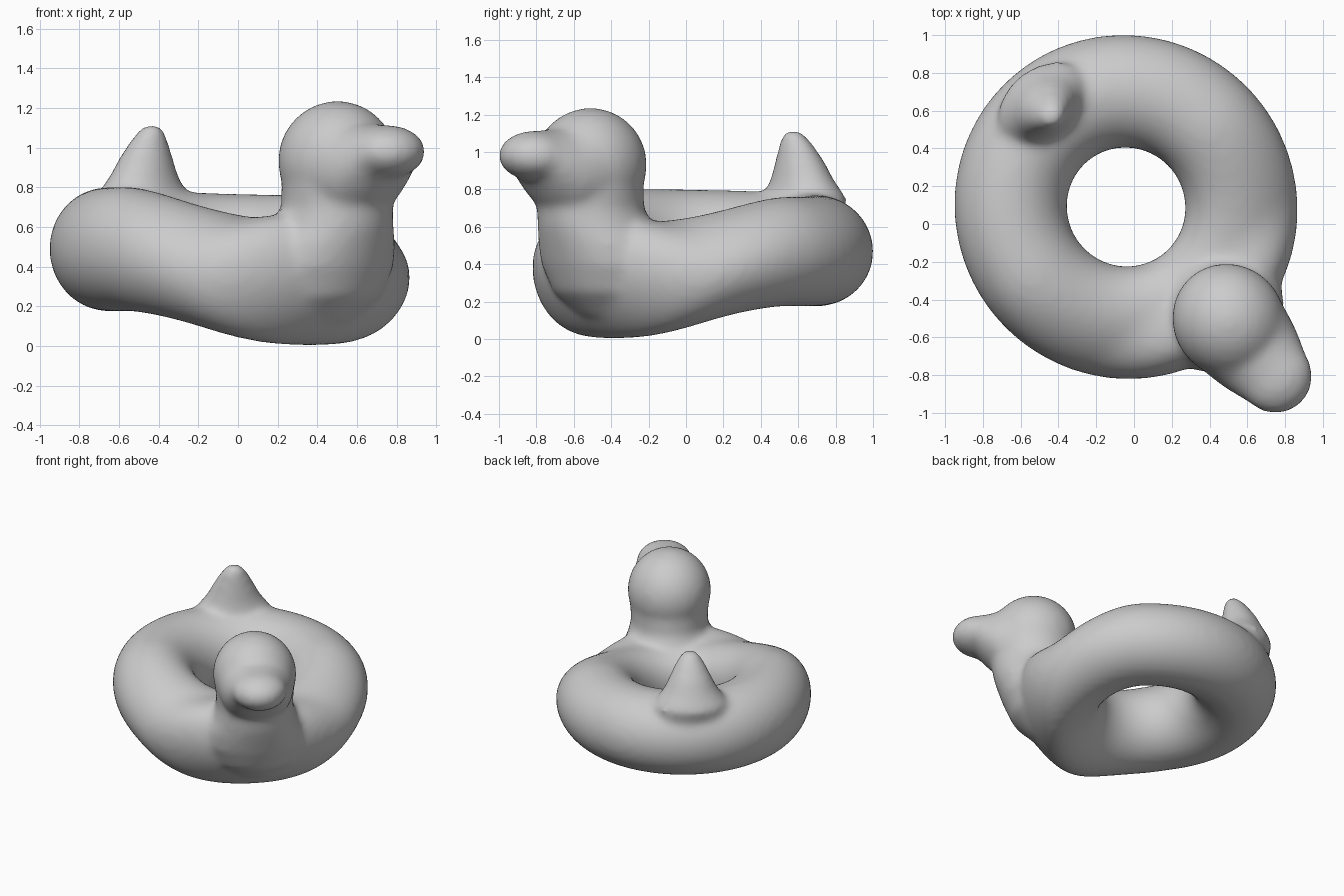
import bpy, bmesh
from math import sin, cos, pi, radians
from mathutils import Matrix

cube = bpy.data.objects.get("Cube")
if cube:
    bpy.data.objects.remove(cube, do_unlink=True)

SEG = 40
HEAD_SIDE = 0.03  # the head sits slightly to one side of the ring's axis


def blend(a, b, x):
    x = min(1, max(0, (x - a) / (b - a)))
    return x * x * (3 - 2 * x)


def skin(bm, rings, closed):
    """Bridge rows of vertices; close the loop or cap the ends."""
    rows = [[bm.verts.new(p) for p in ring] for ring in rings]
    count = len(rows)
    for i in range(count if closed else count - 1):
        a, b = rows[i], rows[(i + 1) % count]
        for j in range(len(a)):
            k = (j + 1) % len(a)
            bm.faces.new((a[j], a[k], b[k], b[j]))
    if not closed:
        bm.faces.new(rows[0])
        bm.faces.new(rows[-1])


def tower(bm, side, sections):
    """Stack of level ellipses: height, forward offset, depth, width."""
    skin(bm, [[(s + d * cos(2 * pi * j / SEG), side + w * sin(2 * pi * j / SEG), z)
               for j in range(SEG)] for z, s, d, w in sections], False)


def beak_loft(bm, side, sections):
    """Row of upright ellipses: forward offset, height, half width, half height."""
    skin(bm, [[(s, side + w * cos(2 * pi * j / SEG), z + h * sin(2 * pi * j / SEG))
               for j in range(SEG)] for s, z, w, h in sections], False)


def ball(bm, centre, radii):
    bmesh.ops.create_uvsphere(bm, u_segments=SEG, v_segments=24, radius=1,
                              matrix=Matrix.Translation(centre) @ Matrix.Diagonal((*radii, 1)))


bm = bmesh.new()

# Swim ring, dipping toward the chest (+x before the final turn) and leaning to one side
rings = []
for i in range(72):
    a = 2 * pi * i / 72
    ring = []
    for j in range(SEG):
        b = 2 * pi * j / SEG
        r = 0.617 + 0.301 * cos(b)
        s, t = r * cos(a), 0.985 * r * sin(a)
        chest = blend(0.5, 0.87, s)
        top = 0.782 - 0.175 * blend(-0.1, 0.75, s) + 0.14 * chest - 0.035 * t
        low = 0.175 - 0.185 * blend(-0.05, 0.72, s) + 0.07 * blend(0.6, 0.9, s)
        low += 0.13 * t * t * blend(0, 0.5, s)
        ring.append((s, t, (top + low) / 2 + (top - low) / 2 * sin(b)))
    rings.append(ring)
skin(bm, rings, True)

# Chest and neck, flaring into the ring
tower(bm, HEAD_SIDE, [(0.12, 0.62, 0.2, 0.22), (0.25, 0.68, 0.28, 0.32), (0.4, 0.71, 0.315, 0.37),
                      (0.52, 0.74, 0.325, 0.345), (0.6, 0.775, 0.315, 0.3),
                      (0.7, 0.808, 0.298, 0.27), (0.8, 0.815, 0.298, 0.277),
                      (0.92, 0.82, 0.28, 0.28)])

# Head and rounded beak tip
ball(bm, (0.81, HEAD_SIDE, 0.932), (0.308, 0.295, 0.304))
ball(bm, (1.2, HEAD_SIDE, 0.98), (0.192, 0.196, 0.134))

# Beak tapering out of the face, with a sloping chin
beak_loft(bm, HEAD_SIDE, [(0.82, 0.92, 0.285, 0.28), (0.95, 0.902, 0.27, 0.287),
                          (1.05, 0.893, 0.25, 0.233), (1.14, 0.928, 0.222, 0.188),
                          (1.22, 0.975, 0.195, 0.139)])

# Upturned tail, spreading at the base
tower(bm, 0.01, [(0.6, -0.66, 0.19, 0.29), (0.75, -0.7, 0.195, 0.265),
                 (0.85, -0.685, 0.155, 0.19), (0.95, -0.668, 0.124, 0.142),
                 (1.04, -0.642, 0.086, 0.098), (1.09, -0.625, 0.06, 0.065),
                 (1.12, -0.618, 0.03, 0.03)])

bmesh.ops.recalc_face_normals(bm, faces=bm.faces)
bm.transform(Matrix.Translation((-0.042, 0.09, 0)) @ Matrix.Rotation(radians(-50), 4, "Z"))
mesh = bpy.data.meshes.new("duck_swim_ring")
bm.to_mesh(mesh)
bm.free()
duck = bpy.data.objects.new("duck_swim_ring", mesh)
bpy.context.collection.objects.link(duck)

# Plain grey vinyl
grey = bpy.data.materials.new("grey_vinyl")
grey.use_nodes = True
colour = (0.6, 0.6, 0.6, 1)
grey.diffuse_color = colour
grey.node_tree.nodes["Principled BSDF"].inputs["Base Color"].default_value = colour
mesh.materials.append(grey)

# Fuse the parts into one skin and soften the joins
fuse = duck.modifiers.new("fuse", "REMESH")
fuse.mode = "VOXEL"
fuse.voxel_size = 0.022
fuse.use_smooth_shade = True
soften = duck.modifiers.new("soften", "SMOOTH")
soften.factor = 0.5
soften.iterations = 16

bpy.context.view_layer.objects.active = duck
duck.select_set(True)
for name in ("fuse", "soften"):
    bpy.ops.object.modifier_apply(modifier=name)
bpy.ops.object.shade_smooth()
